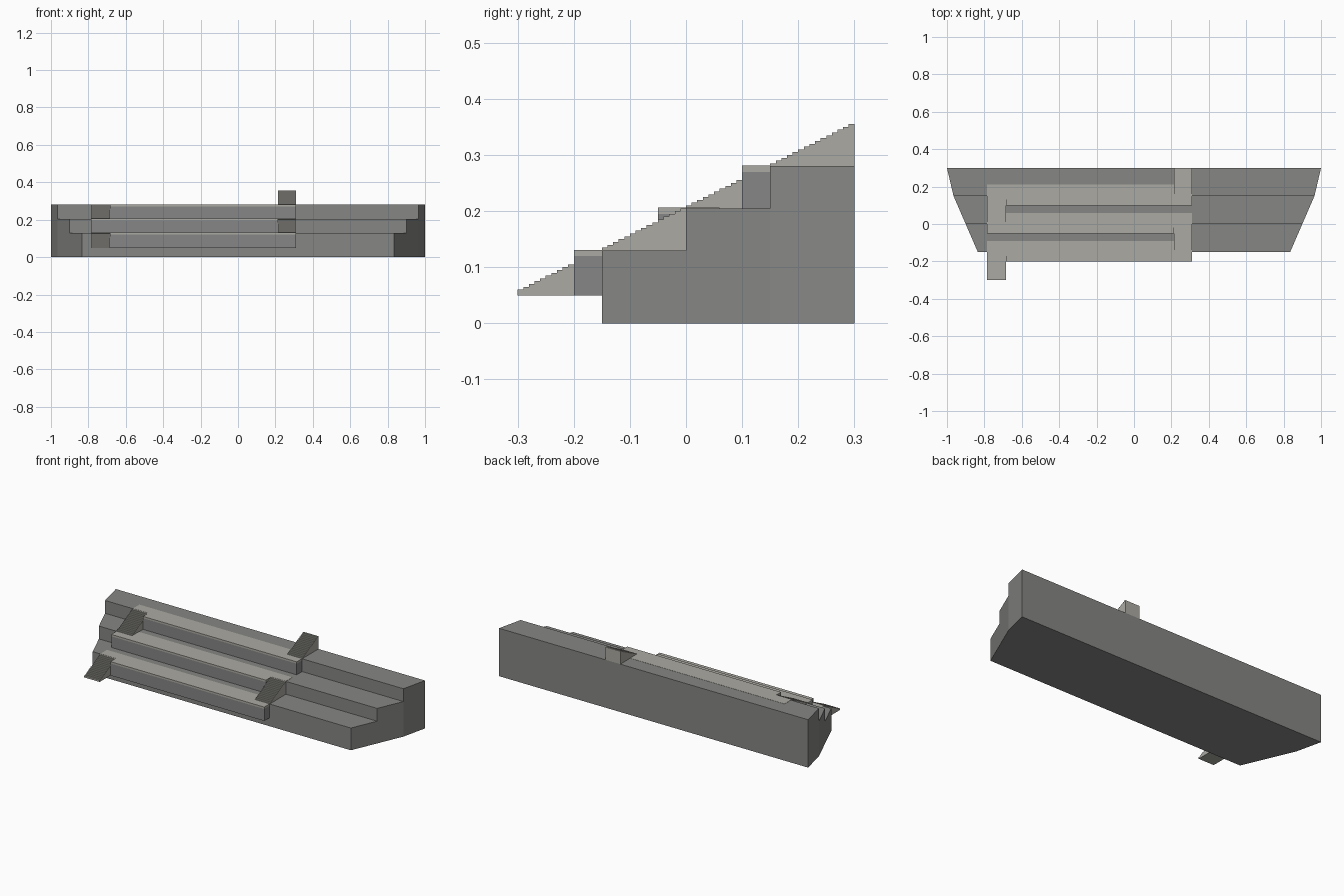
import bpy
import bmesh

old = bpy.data.objects.get("Cube")
if old:
    bpy.data.objects.remove(old, do_unlink=True)


def material(name, r, g, b):
    m = bpy.data.materials.new(name)
    m.use_nodes = True
    m.diffuse_color = (r, g, b, 1)
    m.node_tree.nodes["Principled BSDF"].inputs["Base Color"].default_value = (r, g, b, 1)
    return m


STONE = material("grey stone", 0.240, 0.243, 0.234)
PANEL = material("riser grey", 0.240, 0.240, 0.240)
PALE = material("pale concrete", 0.410, 0.402, 0.365)


def extrude(name, outline, offset, mat):
    """Solid made by sweeping a closed outline along an offset."""
    bm = bmesh.new()
    face = bm.faces.new([bm.verts.new(p) for p in outline])
    grown = bmesh.ops.extrude_face_region(bm, geom=[face])["geom"]
    bmesh.ops.translate(bm, vec=offset,
                        verts=[v for v in grown if isinstance(v, bmesh.types.BMVert)])
    bmesh.ops.recalc_face_normals(bm, faces=bm.faces)
    mesh = bpy.data.meshes.new(name)
    bm.to_mesh(mesh)
    bm.free()
    mesh.materials.append(mat)
    obj = bpy.data.objects.new(name, mesh)
    bpy.context.collection.objects.link(obj)
    return obj


def box(name, x0, x1, y0, y1, z0, z1, mat):
    return extrude(name, [(x0, y0, z0), (x1, y0, z0), (x1, y1, z0), (x0, y1, z0)],
                   (0, 0, z1 - z0), mat)


STEPS, GO, RISE = 15, 0.01, 0.005


def flight(name, x0, x1, y0, bottom, top):
    """Solid stair flight climbing towards the back."""
    pts = [(x0, y0 + STEPS * GO, bottom), (x0, y0, bottom)]
    for k in range(STEPS):
        z = top - RISE * (STEPS - 1 - k)
        pts += [(x0, y0 + k * GO, z), (x0, y0 + (k + 1) * GO, z)]
    return extrude(name, pts, (x1 - x0, 0, 0), PALE)


# Tapered stone terraces, each a layer of the same plan outline
edge = [(0.835, -0.15), (0.90, 0.0), (0.965, 0.15), (1.0, 0.3)]
levels = [0, 0.13, 0.205, 0.28]
for i in range(3):
    right = edge[i:]
    outline = right + [(-x, y) for x, y in reversed(right)]
    extrude(f"terrace_{i + 1}", [(x, y, levels[i]) for x, y in outline],
            (0, 0, levels[i + 1] - levels[i]), STONE)

# Walkways with a thin pale deck, and flights at alternating ends
LEFT, LEFT_IN, RIGHT_IN, RIGHT = -0.785, -0.685, 0.215, 0.31
for i in range(3):
    y = edge[i][1]
    top = levels[i + 1]
    bottom = levels[i] if i else 0.05
    # The deck leaves room for the arriving flight
    x0, x1 = (LEFT, RIGHT_IN) if i == 1 else (LEFT_IN, RIGHT)
    box(f"walkway_riser_{i + 1}", x0, x1, y - 0.05, y, bottom, top - 0.01, PANEL)
    box(f"walkway_deck_{i + 1}", x0, x1, y - 0.05, y + 0.06, top - 0.01, top + 0.001, PALE)
    # Landing behind the arriving flight
    a, b = (RIGHT_IN, RIGHT) if i == 1 else (LEFT, LEFT_IN)
    box(f"landing_{i + 1}", a, b, y, y + 0.06, top - 0.01, top + 0.001, PALE)
    flight(f"stair_flight_{i + 1}", a, b, y - 0.15, bottom, top)

# Topmost flight, rising above the upper terrace
flight("stair_flight_4", RIGHT_IN, RIGHT, 0.15, 0.28, 0.355)
